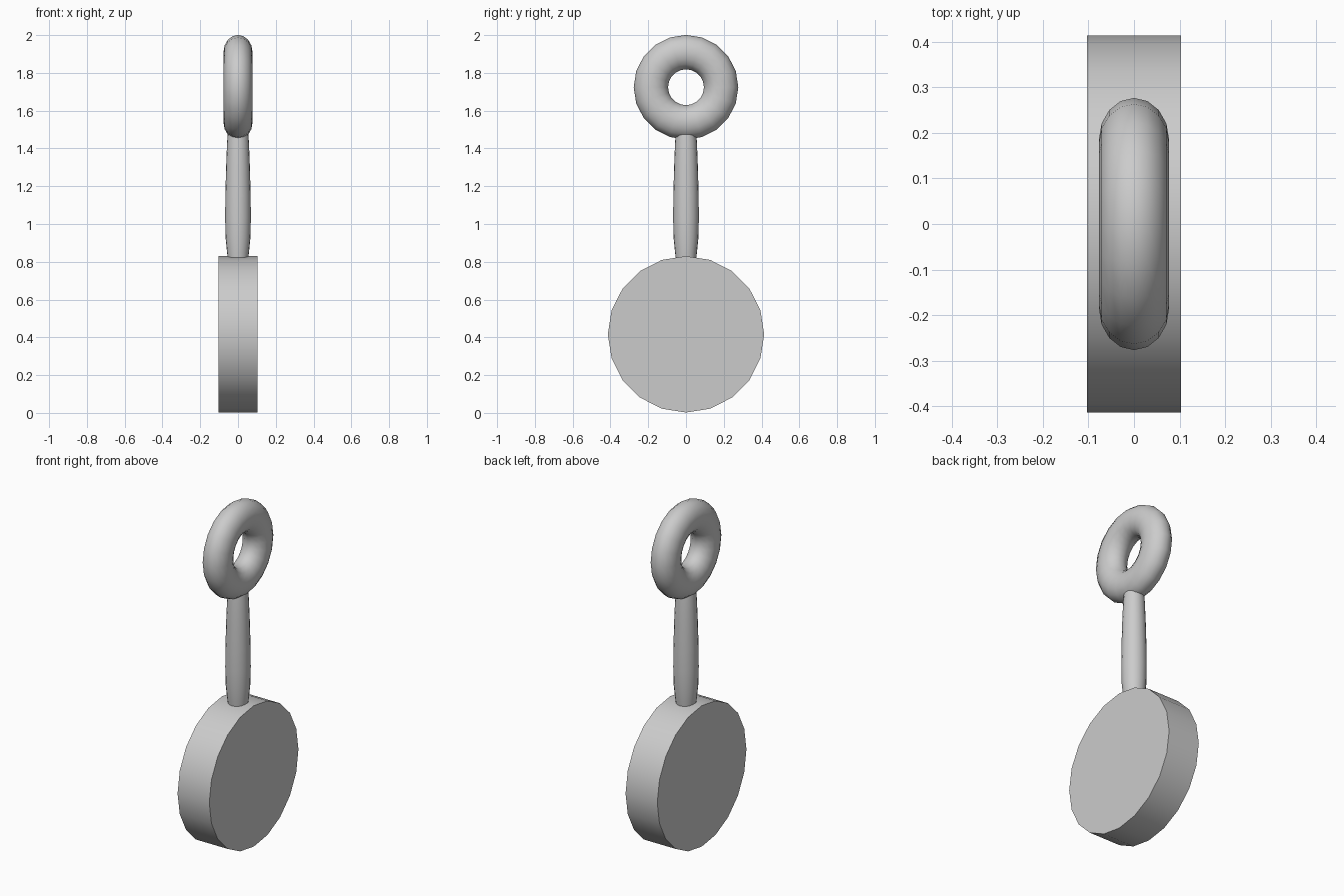
import bpy, bmesh
from math import pi, cos, sin

if "Cube" in bpy.data.objects:
    bpy.data.objects.remove(bpy.data.objects["Cube"])


def make_object(name, bm):
    bmesh.ops.recalc_face_normals(bm, faces=bm.faces)
    mesh = bpy.data.meshes.new(name)
    bm.to_mesh(mesh)
    bm.free()
    obj = bpy.data.objects.new(name, mesh)
    bpy.context.collection.objects.link(obj)
    bpy.ops.object.select_all(action='DESELECT')
    obj.select_set(True)
    bpy.context.view_layer.objects.active = obj
    bpy.ops.object.shade_smooth_by_angle(angle=pi / 4)
    return obj


def bridge(bm, a, b):
    n = len(a)
    for i in range(n):
        bm.faces.new((a[i], a[(i + 1) % n], b[(i + 1) % n], b[i]))


# Flat 20-sided disc, axis along x
bm = bmesh.new()
sides = 20
rims = [[bm.verts.new((x, 0.414 * cos(2 * pi * i / sides), 0.416 + 0.414 * sin(2 * pi * i / sides)))
         for i in range(sides)] for x in (-0.103, 0.103)]
bridge(bm, *rims)
for rim in rims:
    bm.faces.new(rim)
make_object("disc", bm)

# Slightly bulging shaft, ends sunk into the disc and the ring
bm = bmesh.new()
profile = [(0.80, 0.052), (0.85, 0.058), (0.93, 0.066), (1.03, 0.068),
           (1.15, 0.067), (1.30, 0.063), (1.43, 0.058), (1.48, 0.054)]
loops = [[bm.verts.new((r * cos(2 * pi * i / 20), r * sin(2 * pi * i / 20), z))
          for i in range(20)] for z, r in profile]
for a, b in zip(loops, loops[1:]):
    bridge(bm, a, b)
bm.faces.new(loops[0])
bm.faces.new(loops[-1])
make_object("shaft", bm)

# Ring with a slightly flattened oval section, axis along x
bm = bmesh.new()
sections = []
for i in range(20):
    a = 2 * pi * i / 20
    section = []
    for j in range(16):
        t = 2 * pi * j / 16
        r = 0.186 + 0.091 * cos(t)
        section.append(bm.verts.new((0.077 * sin(t), r * cos(a), 1.724 + r * sin(a))))
    sections.append(section)
for i in range(20):
    bridge(bm, sections[i], sections[(i + 1) % 20])
make_object("ring", bm)
